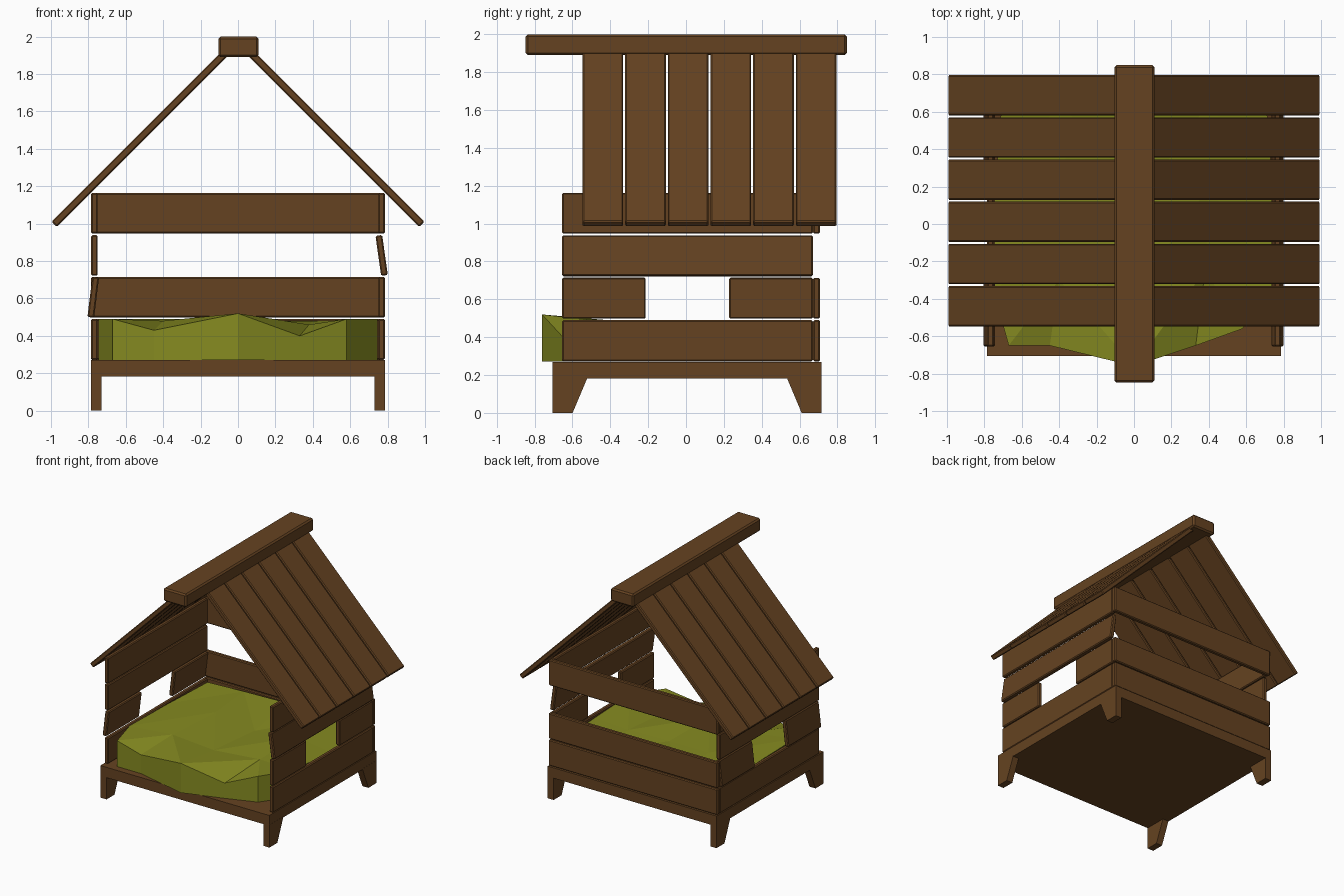
import bpy, bmesh, math

if "Cube" in bpy.data.objects:
    bpy.data.objects.remove(bpy.data.objects["Cube"])


def material(name, color):
    m = bpy.data.materials.new(name)
    m.diffuse_color = color
    m.use_nodes = True
    m.node_tree.nodes["Principled BSDF"].inputs["Base Color"].default_value = m.diffuse_color
    return m


wood = material("brown wood", (0.13, 0.055, 0.015, 1))
cloth = material("green cloth", (0.235, 0.255, 0.015, 1))


def add_object(name, bm, mat):
    bmesh.ops.recalc_face_normals(bm, faces=bm.faces)
    mesh = bpy.data.meshes.new(name)
    bm.to_mesh(mesh)
    bm.free()
    mesh.materials.append(mat)
    ob = bpy.data.objects.new(name, mesh)
    bpy.context.collection.objects.link(ob)
    return ob


def board(name, x, y, z, tilt=0, bevel=0.007):
    """Bevelled box from (min, max) ranges, tilted about the y axis."""
    bm = bmesh.new()
    bmesh.ops.create_cube(bm, size=1)
    bmesh.ops.scale(bm, verts=bm.verts, vec=[r[1] - r[0] for r in (x, y, z)])
    ob = add_object(name, bm, wood)
    ob.location = [sum(r) / 2 for r in (x, y, z)]
    ob.rotation_euler.y = math.radians(tilt)
    if bevel:
        mod = ob.modifiers.new("bevel", 'BEVEL')
        mod.width = bevel
        mod.segments = 1
    return ob


# Base platform
board("base", (-0.787, 0.785), (-0.705, 0.717), (0.183, 0.27), bevel=0)

# Four tapered legs
for sx in (-1, 1):
    for sy in (-1, 1):
        bm = bmesh.new()
        profile = [(0.711, 0.19), (0.711, 0), (0.605, 0), (0.525, 0.19)]
        f = bm.faces.new([bm.verts.new((sx * 0.73, sy * y + 0.006, z)) for y, z in profile])
        ext = bmesh.ops.extrude_face_region(bm, geom=[f])
        moved = [v for v in ext['geom'] if isinstance(v, bmesh.types.BMVert)]
        bmesh.ops.translate(bm, verts=moved, vec=(sx * 0.056, 0, 0))
        add_object("leg", bm, wood)

# Wall planks: four rows, with windows in row two and two loose tilted rows
rows = [(0.272, 0.49), (0.498, 0.714), (0.722, 0.938), (0.947, 1.163)]
for i, z in enumerate(rows):
    for sx in (-1, 1):
        cx, tilt = sx * 0.768, 0
        if sx == 1 and i == 2:
            tilt = -8
        if sx == -1 and i == 1:
            cx, tilt = -0.774, 7
        spans = [(-0.655, -0.213), (0.228, 0.67)] if i == 1 else [(-0.655, 0.67)]
        for y in spans:
            board("side_plank", (cx - 0.018, cx + 0.018), y, z, tilt)
    if i != 2:
        board("back_plank", (-0.787, 0.785), (0.672, 0.708), z)

# Roof planks, six on each slope
for sx in (-1, 1):
    for k in range(6):
        y0 = -0.547 + k * 0.2255
        roof = board("roof_plank", (-0.65, 0.65), (y0, y0 + 0.215), (-0.02, 0.02), 45 * sx)
        roof.location = (sx * 0.524, y0 + 0.1075, 1.456)

# Ridge beam
board("ridge_beam", (-0.105, 0.11), (-0.848, 0.85), (1.89, 2.0), bevel=0.012)

# Lumpy cushion: a coarse grid of points with a skirt down to the base
grid_rows = [
    [(-0.67, -0.65, 0.49), (-0.45, -0.65, 0.43), (0, -0.76, 0.52), (0.33, -0.65, 0.40), (0.58, -0.56, 0.49)],
    [(-0.745, -0.38, 0.49), (-0.4, -0.3, 0.48), (0.02, -0.35, 0.48), (0.38, -0.25, 0.46), (0.745, -0.32, 0.49)],
    [(-0.745, 0.15, 0.48), (-0.35, 0.2, 0.49), (0.05, 0.15, 0.46), (0.4, 0.2, 0.48), (0.745, 0.15, 0.47)],
    [(-0.71, 0.61, 0.49), (-0.4, 0.65, 0.48), (0, 0.65, 0.49), (0.4, 0.65, 0.47), (0.71, 0.61, 0.48)],
]
bm = bmesh.new()
vs = [[bm.verts.new(p) for p in row] for row in grid_rows]
for a, b in zip(vs, vs[1:]):
    for j in range(4):
        if j % 2:
            bm.faces.new((a[j], a[j + 1], b[j]))
            bm.faces.new((a[j + 1], b[j + 1], b[j]))
        else:
            bm.faces.new((a[j], a[j + 1], b[j + 1]))
            bm.faces.new((a[j], b[j + 1], b[j]))
rim = vs[0] + [r[-1] for r in vs[1:]] + vs[-1][-2::-1] + [r[0] for r in vs[-2:0:-1]]
low = [bm.verts.new((v.co.x, v.co.y, 0.272)) for v in rim]
for i in range(len(rim)):
    j = (i + 1) % len(rim)
    bm.faces.new((rim[i], rim[j], low[j], low[i]))
bm.faces.new(low)
add_object("cushion", bm, cloth)
